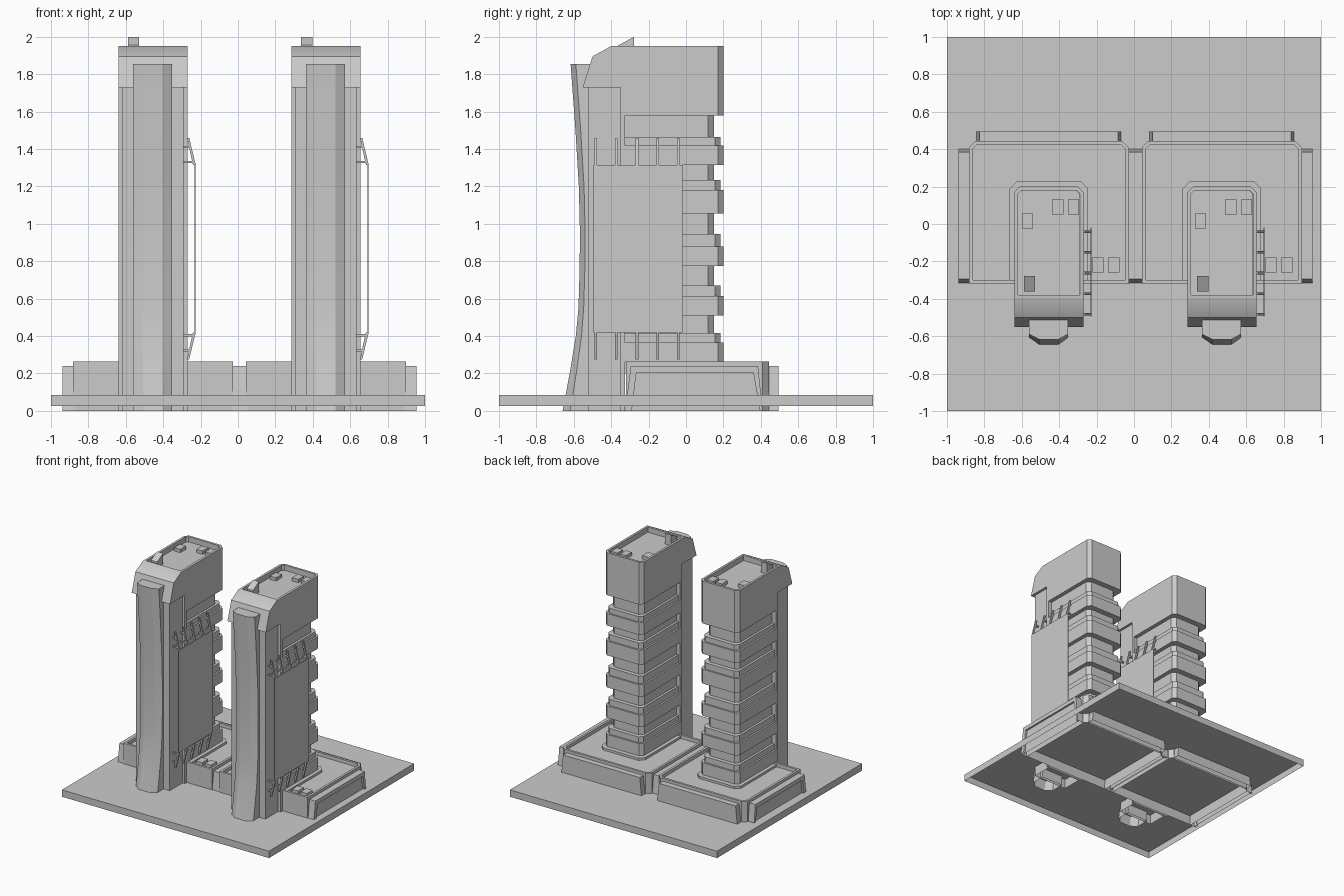
import bpy, bmesh

if "Cube" in bpy.data.objects:
    bpy.data.objects.remove(bpy.data.objects["Cube"])


def prism(name, pts, axis, lo, hi, cx=0.0, finish=None):
    """Extrude a 2D outline along an axis; finish(bm) may edit the mesh."""
    place = {'X': lambda a, b, t: (t, a, b),
             'Y': lambda a, b, t: (a, t, b),
             'Z': lambda a, b, t: (a, b, t)}[axis]
    bm = bmesh.new()
    rings = [[bm.verts.new(place(a, b, t)) for a, b in pts] for t in (lo, hi)]
    loft(bm, rings)
    if finish:
        finish(bm)
    return finish_object(name, bm, cx)


def loft(bm, rings):
    n = len(rings[0])
    for r0, r1 in zip(rings, rings[1:]):
        for i in range(n):
            j = (i + 1) % n
            bm.faces.new((r0[i], r0[j], r1[j], r1[i]))
    bm.faces.new(rings[0])
    bm.faces.new(rings[-1])
    bmesh.ops.recalc_face_normals(bm, faces=bm.faces)


def finish_object(name, bm, cx):
    # everything reaching the ground is an open-bottomed shell
    base = [f for f in bm.faces if all(v.co.z < 0.03 for v in f.verts)]
    bmesh.ops.delete(bm, geom=base, context='FACES')
    me = bpy.data.meshes.new(name)
    bm.to_mesh(me)
    bm.free()
    ob = bpy.data.objects.new(name, me)
    ob.location.x = cx
    bpy.context.collection.objects.link(ob)
    return ob


def box(name, x0, x1, y0, y1, z0, z1, cx=0.0):
    return prism(name, [(x0, y0), (x1, y0), (x1, y1), (x0, y1)], 'Z', z0, z1, cx)


def smooth(ob, angle):
    bpy.ops.object.select_all(action='DESELECT')
    ob.select_set(True)
    bpy.context.view_layer.objects.active = ob
    bpy.ops.object.shade_smooth_by_angle(angle=angle)


def plan(w, y0, y1, c):
    """Rectangle outline with chamfered back corners."""
    return [(-w, y0), (w, y0), (w, y1 - c), (w - c, y1), (c - w, y1), (-w, y1 - c)]


def top_face(faces):
    return max(faces, key=lambda f: (round(f.calc_center_median().z, 4), f.normal.z))


def sink_top(bm, rim, depth):
    """Inset the top face and push it down, leaving a parapet."""
    bm.normal_update()
    face = top_face(bm.faces)
    bmesh.ops.inset_region(bm, faces=[face], thickness=rim, use_even_offset=True)
    bmesh.ops.inset_region(bm, faces=[face], thickness=0.0005, use_even_offset=True)
    bmesh.ops.translate(bm, verts=face.verts[:], vec=(0, 0, -depth))


def podium_roof(bm):
    sink_top(bm, 0.02, 0.03)


def cap_details(bm):
    edges = [e for e in bm.edges if all(abs(v.co.y - 0.2) < 1e-4 for v in e.verts)
             and abs(e.verts[0].co.z - e.verts[1].co.z) > 0.1]
    bmesh.ops.bevel(bm, geom=edges, offset=0.03, segments=1, affect='EDGES')
    sink_top(bm, 0.02, 0.045)


# ground slab, hollow underneath
box("ground_slab", -1, 1, -1, 1, 0.025, 0.085)

BANDS = [(0.26, 0.365, 0.415), (0.51, 0.615, 0.67), (0.775, 0.88, 0.945),
         (1.055, 1.18, 1.235), (1.315, 1.42, 1.465)]
FIN = [(0, -.66), (.2, -.622), (.4, -.589), (.55, -.575), (.75, -.569),
       (.95, -.567), (1.2, -.573), (1.5, -.591), (1.855, -.617)]

for side, cx in (("left", -0.455), ("right", 0.47)):
    # podium with parapet and sloped-end buttress walls
    prism(side + "_podium", plan(0.427, -0.32, 0.445, 0.035), 'Z', 0, 0.265, cx, podium_roof)
    for s, tag in ((-1, "a"), (1, "b")):
        prism(f"{side}_podium_wall_{tag}",
              [(-.325, 0), (.41, 0), (.385, .24), (-.295, .24)],
              'X', *sorted((s * 0.42, s * 0.468)), cx)
        # raised frame around a recessed panel
        prism(f"{side}_podium_wall_frame_{tag}",
              [(-.325, 0), (-.295, .24), (.385, .24), (.41, 0), (.395, 0),
               (.36, .205), (-.265, .205), (-.29, 0)],
              'X', *sorted((s * 0.466, s * 0.484)), cx)
    prism(side + "_podium_back_wall",
          [(-.395, 0), (.395, 0), (.37, .24), (-.37, .24)], 'Y', 0.43, 0.495, cx)
    prism(side + "_tower_plinth", plan(0.21, -0.32, 0.23, 0.04), 'Z', 0.2, 0.255, cx)

    # tower core, front column, spine and overhanging cap
    prism(side + "_core", plan(0.15, -0.34, 0.15, 0.032), 'Z', 0.2, 1.6, cx)
    box(side + "_front_column", -0.163, 0.163, -0.525, -0.34, 0, 1.74, cx)
    cap = prism(side + "_cap_and_spine",
                [(-.4, 1.95), (-.5, 1.895), (-.552, 1.73), (-.35, 1.73), (-.35, 0),
                 (-.325, 0), (-.325, 1.58), (.2, 1.58), (.2, 1.95)],
                'X', -0.185, 0.185, cx, cap_details)
    smooth(cap, 0.52)

    # projecting floor bands with a set-back upper step
    for i, (z0, z1, z2) in enumerate(BANDS):
        prism(f"{side}_floor_band_{i}", plan(0.185, -0.33, 0.2, 0.03), 'Z', z0, z1, cx)
        prism(f"{side}_floor_step_{i}", plan(0.17, -0.33, 0.185, 0.03), 'Z', z1 - .01, z2, cx)

    # curved front fin
    bm = bmesh.new()
    rings = []
    for z, y in FIN:
        d = 0.028 + 0.012 * max(0, 1 - z / 0.5)
        outline = [(-.107, -.5), (-.107, y + d), (-.052, y), (.05, y), (.103, y + d), (.103, -.5)]
        rings.append([bm.verts.new((a, b, z)) for a, b in outline])
    loft(bm, rings)
    smooth(finish_object(side + "_front_fin", bm, cx), 0.42)

    # side panel and its brackets, repeated along the wall
    box(side + "_side_panel", 0.223, 0.228, -0.495, -0.02, 0.42, 1.315, cx)
    for tag, f in (("upper", lambda z: z), ("lower", lambda z: 1.735 - z)):
        shapes = {"strut": [(.182, 1.46), (.194, 1.46), (.229, 1.315), (.214, 1.315)],
                  "high_bar": [(.14, 1.405), (.203, 1.405), (.203, 1.417), (.14, 1.417)],
                  "low_bar": [(.14, 1.325), (.22, 1.325), (.22, 1.337), (.14, 1.337)]}
        for part, pts in shapes.items():
            ob = prism(f"{side}_{tag}_bracket_{part}", [(x, f(z)) for x, z in pts],
                       'Y', -0.489, -0.475, cx)
            arr = ob.modifiers.new("repeat", 'ARRAY')
            arr.count = 5
            arr.use_relative_offset = False
            arr.use_constant_offset = True
            arr.constant_offset_displace = (0, 0.11, 0)

    # rooftop and podium units
    for i, (x, y, z) in enumerate([(.047, .09, 1.9), (.132, .09, 1.9), (-.115, .015, 1.9),
                                   (.262, -.22, .23), (.347, -.22, .23)]):
        box(f"{side}_roof_unit_{i}", x - .03, x + .03, y - .04, y + .04, z, z + .034, cx)
    prism(side + "_roof_vent", [(-.36, 1.9), (-.277, 1.9), (-.277, 2.0), (-.36, 1.955)],
          'X', -0.133, -0.073, cx)
